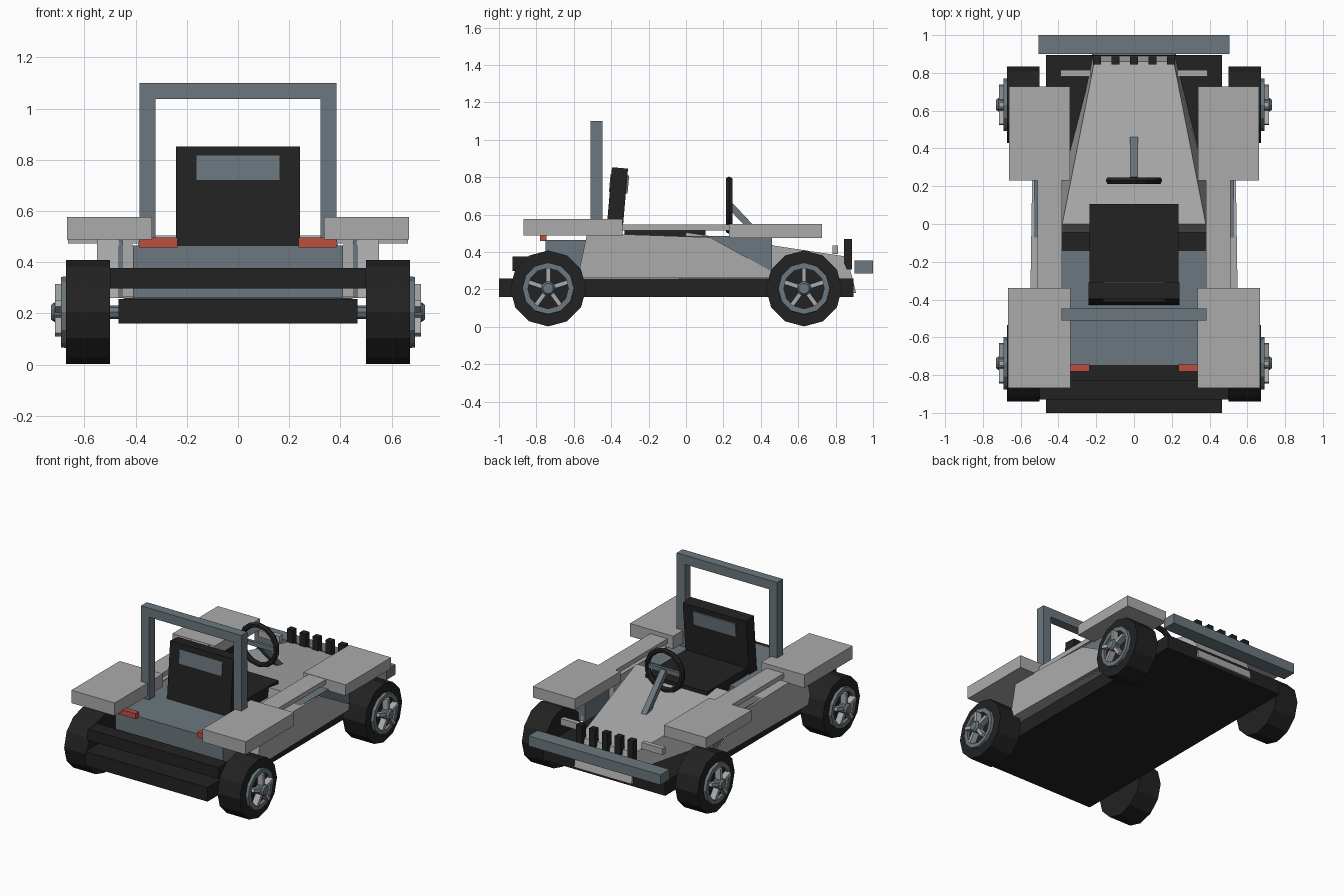
import bpy, bmesh, math
from mathutils import Matrix, Vector

if "Cube" in bpy.data.objects:
    bpy.data.objects.remove(bpy.data.objects["Cube"])


def material(name, rgb):
    m = bpy.data.materials.new(name)
    m.diffuse_color = (*rgb, 1)
    m.use_nodes = True
    m.node_tree.nodes["Principled BSDF"].inputs["Base Color"].default_value = m.diffuse_color
    return m


GREY = material("light grey", (0.41, 0.41, 0.41))
STEEL = material("blue grey", (0.145, 0.185, 0.21))
BLACK = material("black", (0.016, 0.016, 0.016))
RED = material("red", (0.52, 0.075, 0.05))


def finish(name, bm, mat):
    bmesh.ops.recalc_face_normals(bm, faces=bm.faces)
    me = bpy.data.meshes.new(name)
    bm.to_mesh(me)
    bm.free()
    me.materials.append(mat)
    ob = bpy.data.objects.new(name, me)
    bpy.context.collection.objects.link(ob)
    return ob


def add_box(bm, x, y, z, rot=None):
    c = Vector((sum(x) / 2, sum(y) / 2, sum(z) / 2))
    m = Matrix.Translation(c) @ (rot or Matrix()) @ Matrix.Diagonal(
        (x[1] - x[0], y[1] - y[0], z[1] - z[0], 1))
    bmesh.ops.create_cube(bm, size=1, matrix=m)


def box(name, mat, x, y, z, rot=None):
    bm = bmesh.new()
    add_box(bm, x, y, z, rot)
    return finish(name, bm, mat)


def pair(name, mat, x, y, z):
    box("right_" + name, mat, x, y, z)
    box("left_" + name, mat, (-x[1], -x[0]), y, z)


def loft(name, mat, a, b):
    """Solid between two matching loops of points."""
    bm = bmesh.new()
    va, vb = [[bm.verts.new(p) for p in loop] for loop in (a, b)]
    bm.faces.new(va)
    bm.faces.new(vb)
    n = len(a)
    for i in range(n):
        j = (i + 1) % n
        bm.faces.new((va[i], va[j], vb[j], vb[i]))
    return finish(name, bm, mat)


def lathe(name, mat, profile, centre, axis, sides, close=False):
    """Spin (along axis, radius) points round the x or y axis; first vertex at the top."""
    bm = bmesh.new()
    rings = []
    for h, r in profile:
        ring = []
        for k in range(sides):
            t = 2 * math.pi * k / sides
            s, c = r * math.sin(t), r * math.cos(t)
            p = (h, s, c) if axis == "x" else (s, h, c)
            ring.append(bm.verts.new(Vector(centre) + Vector(p)))
        rings.append(ring)
    pairs = list(zip(rings, rings[1:]))
    if close:
        pairs.append((rings[-1], rings[0]))
    else:
        bm.faces.new(rings[0])
        bm.faces.new(rings[-1])
    for p, q in pairs:
        for k in range(sides):
            j = (k + 1) % sides
            bm.faces.new((p[k], p[j], q[j], q[k]))
    return finish(name, bm, mat)


# Floor, bumpers and rear deck
box("floor_slab", BLACK, (-0.467, 0.467), (-1, 0.895), (0.16, 0.257))
box("rear_bumper", BLACK, (-0.5, 0.5), (-0.928, -0.825), (0.298, 0.377))
box("front_bumper", STEEL, (-0.505, 0.505), (0.9, 1), (0.285, 0.355))
box("rear_deck", STEEL, (-0.41, 0.41), (-0.75, -0.14), (0.26, 0.465))

# Tapered bonnet, wider at the bottom and towards the cabin
loft("bonnet", GREY,
     [(-0.45, -0.045, 0.26), (0.45, -0.045, 0.26), (0.22, 0.91, 0.18), (-0.22, 0.91, 0.18)],
     [(-0.38, 0, 0.505), (0.38, 0, 0.505), (0.21, 0.86, 0.375), (-0.21, 0.86, 0.375)])

# Grille bars
for i in range(5):
    cx = (i - 2) * 0.098
    box(f"grille_bar_{i + 1}", BLACK, (cx - 0.022, cx + 0.022), (0.845, 0.888), (0.305, 0.468))

# Side pods with sloped outer panels
pair("headlight_bar", GREY, (0.23, 0.39), (0.782, 0.814), (0.39, 0.435))
pair("side_pod", STEEL, (0.45, 0.53), (-0.53, 0.46), (0.26, 0.485))
pair("inner_panel", GREY, (0.41, 0.45), (-0.53, 0.2), (0.265, 0.47))
pair("side_rail", GREY, (0.38, 0.512), (-0.34, 0.24), (0.515, 0.548))
profile = [(-0.58, 0.26), (-0.53, 0.493), (-0.3, 0.493), (0.13, 0.478), (0.46, 0.295), (0.46, 0.26)]
for side, s in (("right", 1), ("left", -1)):
    loft(side + "_side_panel", GREY, [(s * 0.465, y, z) for y, z in profile],
         [(s * (0.543 - 0.015 * y), y, z) for y, z in profile])

# Fenders and tail lights
pair("front_fender", GREY, (0.34, 0.663), (0.23, 0.727), (0.474, 0.55))
pair("rear_fender", GREY, (0.336, 0.667), (-0.868, -0.34), (0.488, 0.577))
pair("tail_light", RED, (0.236, 0.384), (-0.78, -0.745), (0.458, 0.497))

# Roll bar
pair("roll_bar_post", STEEL, (0.322, 0.384), (-0.511, -0.447), (0.45, 1.04))
box("roll_bar_top", STEEL, (-0.384, 0.384), (-0.511, -0.447), (1.037, 1.1))

# Seat, leaning slightly, with an inset head panel
lean = Matrix.Rotation(math.radians(-5), 4, "X")
box("seat_cushion", BLACK, (-0.235, 0.235), (-0.33, 0.105), (0.44, 0.515))
box("seat_back", BLACK, (-0.242, 0.242), (-0.413, -0.327), (0.46, 0.85), lean)
box("seat_panel", STEEL, (-0.163, 0.163), (-0.408, -0.308), (0.717, 0.813), lean)

# Steering wheel, crossbar and column
ring = [(0.02 * math.cos(a), 0.135 + 0.018 * math.sin(a))
        for a in (math.pi / 6 + math.pi / 3 * k for k in range(6))]
lathe("steering_wheel", BLACK, ring, (0, 0.23, 0.65), "y", 14, True)
box("steering_crossbar", STEEL, (-0.125, 0.125), (0.22, 0.24), (0.635, 0.665))
a, b = Vector((0, 0.235, 0.65)), Vector((0, 0.475, 0.395))
mid, half = (a + b) / 2, (b - a).length / 2
box("steering_column", STEEL, (-0.02, 0.02), (mid.y - half, mid.y + half),
    (mid.z - 0.018, mid.z + 0.018),
    Matrix.Rotation(math.atan2(b.z - a.z, b.y - a.y), 4, "X"))

# Wheels: tyre, rim ring, five spokes, hub and axle
for end, wy in (("rear", -0.737), ("front", 0.631)):
    lathe(end + "_axle", STEEL, [(-0.6, 0.027), (0.6, 0.027)], (0, wy, 0.205), "x", 8)
    for side, s in (("right", 1), ("left", -1)):
        c = (0, wy, 0.205)
        n = f"{end}_{side}_"
        lathe(n + "tyre", BLACK, [(s * 0.5, 0.203), (s * 0.672, 0.203)], c, "x", 12)
        lathe(n + "rim", STEEL, [(s * 0.66, 0.14), (s * 0.692, 0.138), (s * 0.692, 0.108),
                                 (s * 0.66, 0.108)], c, "x", 12, True)
        bm = bmesh.new()
        for k in range(5):
            spoke = bmesh.ops.create_cube(bm, size=1, matrix=Matrix.Translation(c)
                                          @ Matrix.Rotation(2 * math.pi * k / 5, 4, "X")
                                          @ Matrix.Translation((s * 0.693, 0, 0.067))
                                          @ Matrix.Diagonal((0.042, 0.023, 0.085, 1)))
        finish(n + "spokes", bm, GREY)
        lathe(n + "hub", STEEL, [(s * 0.66, 0.038), (s * 0.718, 0.038), (s * 0.73, 0.028)], c, "x", 10)
